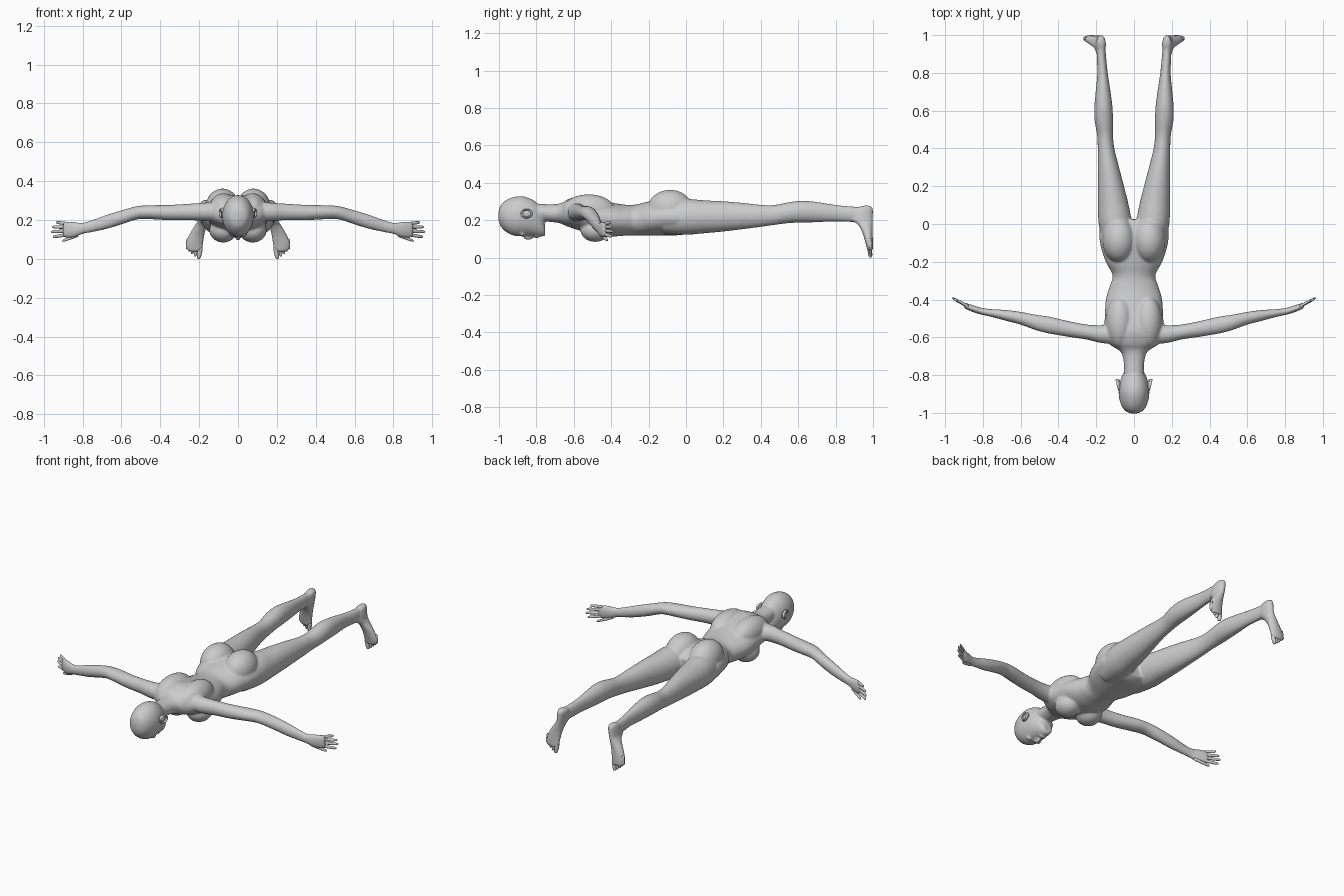
import bpy, bmesh, math
from mathutils import Matrix, Vector


def loft(bm, axis, rings, side=1, n=28, steps=4):
    """Oval tube along an axis. Ring = (position, min a, max a, min b, max b)."""
    R = [Vector(r) for r in rings]
    R = [2 * R[0] - R[1]] + R + [2 * R[-1] - R[-2]]
    smooth = []
    for i in range(1, len(R) - 2):
        p, q, r, s = R[i - 1:i + 3]
        for k in range(steps):
            t = k / steps
            smooth.append(0.5 * (2 * q + (r - p) * t + (2 * p - 5 * q + 4 * r - s) * t * t
                                 + (3 * q - p - 3 * r + s) * t ** 3))
    smooth.append(R[-2])
    loops = []
    for t, a0, a1, b0, b1 in smooth:
        loop = []
        for j in range(n):
            w = 2 * math.pi * j / n
            a = (a0 + a1) / 2 + (a1 - a0) / 2 * math.cos(w)
            b = (b0 + b1) / 2 + (b1 - b0) / 2 * math.sin(w)
            x, y, z = {'x': (t, a, b), 'y': (a, t, b), 'z': (a, b, t)}[axis]
            loop.append(bm.verts.new((x * side, y, z)))
        loops.append(loop)
    for u, v in zip(loops, loops[1:]):
        for j in range(n):
            bm.faces.new((u[j], u[(j + 1) % n], v[(j + 1) % n], v[j]))
    bm.faces.new(loops[0])
    bm.faces.new(loops[-1])


def blob(bm, loc, rad):
    m = Matrix.Translation(loc) @ Matrix.Diagonal((*rad, 1))
    bmesh.ops.create_uvsphere(bm, u_segments=24, v_segments=16, radius=1, matrix=m)


def digit(bm, axis, start, end, r, side):
    """Finger or toe: slightly tapered rod with a round tip."""
    rings = []
    for f, k in ((0, .9), (.3, 1), (.6, .95), (.85, .85), (.96, .55), (1, .15)):
        t, a, b = (s + (e - s) * f for s, e in zip(start, end))
        rings.append((t, a - r * k, a + r * k, b - r * k, b + r * k))
    loft(bm, axis, rings, side, n=12, steps=2)


def finish(bm, name):
    bmesh.ops.recalc_face_normals(bm, faces=bm.faces[:])
    for f in bm.faces:
        f.smooth = True
    me = bpy.data.meshes.new(name)
    bm.to_mesh(me)
    bm.free()
    ob = bpy.data.objects.new(name, me)
    bpy.context.collection.objects.link(ob)
    return ob


def sym(rows):
    return [(t, -w, w, b0, b1) for t, w, b0, b1 in rows]


body = bmesh.new()
# torso
loft(body, 'y', sym([
    (-.70, .05, .195, .285), (-.665, .085, .18, .292), (-.63, .138, .165, .312),
    (-.57, .16, .145, .328), (-.50, .155, .125, .318), (-.40, .149, .113, .295),
    (-.33, .129, .117, .283), (-.27, .113, .117, .283), (-.20, .15, .117, .30),
    (-.10, .18, .119, .315), (-.02, .175, .121, .30), (.025, .09, .14, .27)]), n=40)
# neck
loft(body, 'y', sym([(-.85, .05, .20, .29), (-.78, .052, .195, .287),
                     (-.72, .056, .19, .285), (-.67, .07, .185, .288), (-.62, .09, .19, .29)]))
# head
loft(body, 'y', sym([
    (-1.003, .015, .20, .245), (-.99, .046, .165, .282), (-.96, .067, .136, .308),
    (-.92, .079, .117, .324), (-.88, .081, .115, .328), (-.84, .075, .115, .318),
    (-.80, .062, .113, .295), (-.77, .045, .112, .24), (-.754, .028, .117, .17)]), n=36)
# nose and lips
blob(body, (0, -.843, .113), (.013, .03, .019))
blob(body, (0, -.798, .113), (.022, .012, .011))

for s in (1, -1):
    # back muscles, bust, buttocks, eyelids
    blob(body, (s * .075, -.52, .255), (.075, .14, .083))
    blob(body, (s * .076, -.485, .148), (.072, .08, .064))
    blob(body, (s * .08, -.085, .262), (.088, .12, .1))
    blob(body, (s * .031, -.876, .125), (.018, .012, .011))
    # leg
    loft(body, 'y', [
        (-.12, .02, .165, .13, .29), (0, .012, .187, .122, .312), (.1, .028, .191, .13, .306),
        (.2, .053, .191, .139, .301), (.3, .079, .191, .151, .293), (.4, .104, .192, .164, .282),
        (.47, .111, .195, .174, .281), (.55, .111, .209, .184, .296), (.62, .114, .21, .187, .304),
        (.7, .124, .203, .189, .297), (.8, .139, .194, .193, .282), (.88, .147, .197, .19, .274),
        (.94, .152, .198, .19, .272)], s)
    # foot, pointing down with the sole facing back
    loft(body, 'z', [
        (.278, .165, .187, .95, .985), (.262, .15, .198, .91, .999), (.225, .15, .204, .885, 1),
        (.20, .154, .207, .885, .999), (.175, .16, .22, .92, .998), (.13, .171, .248, .944, .998),
        (.08, .179, .268, .959, 1), (.05, .182, .266, .967, 1), (.038, .186, .25, .972, .998)], s)
    # arm and palm
    loft(body, 'x', [
        (.06, -.63, -.52, .19, .30), (.16, -.632, -.535, .195, .29), (.25, -.612, -.532, .199, .284),
        (.35, -.597, -.513, .199, .278), (.45, -.58, -.49, .204, .276), (.52, -.562, -.48, .203, .271),
        (.60, -.533, -.465, .177, .25), (.68, -.512, -.455, .153, .225), (.75, -.493, -.451, .138, .2),
        (.80, -.482, -.445, .128, .186), (.84, -.471, -.434, .112, .19), (.875, -.457, -.423, .109, .191),
        (.9, -.444, -.42, .113, .187)], s)

# blend everything into one smooth skin
body = finish(body, "body")
mod = body.modifiers.new("blend", 'REMESH')
mod.mode = 'VOXEL'
mod.voxel_size = .0065
mod.use_smooth_shade = True
mod = body.modifiers.new("soften", 'SMOOTH')
mod.factor = .5
mod.iterations = 5

FINGERS = [((.875, -.438, .181), (.937, -.402, .188)), ((.875, -.438, .163), (.957, -.395, .164)),
           ((.875, -.438, .144), (.963, -.391, .139)), ((.875, -.438, .125), (.953, -.398, .113)),
           ((.82, -.455, .123), (.905, -.42, .092))]
TOES = [(.193, .203, 0, .012), (.213, .221, .012, .009), (.229, .236, .024, .009),
        (.243, .249, .037, .009), (.256, .262, .05, .009)]
for s, label in ((1, "left"), (-1, "right")):
    bm = bmesh.new()
    for a, b in FINGERS:
        digit(bm, 'x', a, b, .0088, s)
    finish(bm, label + "_fingers")

    bm = bmesh.new()
    for x0, x1, tip, r in TOES:
        digit(bm, 'z', (tip + .055, x0, .982), (tip, x1, .986), r, s)
    finish(bm, label + "_toes")

    # ear: thin bowl with a rolled rim
    bpy.ops.mesh.primitive_torus_add(major_radius=1, minor_radius=.22, major_segments=28, minor_segments=10,
                                     location=(s * .084, -.852, .235), rotation=(0, s * math.radians(90), 0))
    ear = bpy.context.object
    ear.name = label + "_ear"
    ear.scale = (.021, .027, .035)
    ear.rotation_euler[2] = s * math.radians(-14)
    bpy.ops.object.shade_smooth()
    bm = bmesh.new()
    blob(bm, (s * .08, -.848, .235), (.008, .025, .019))
    finish(bm, label + "_inner_ear")
